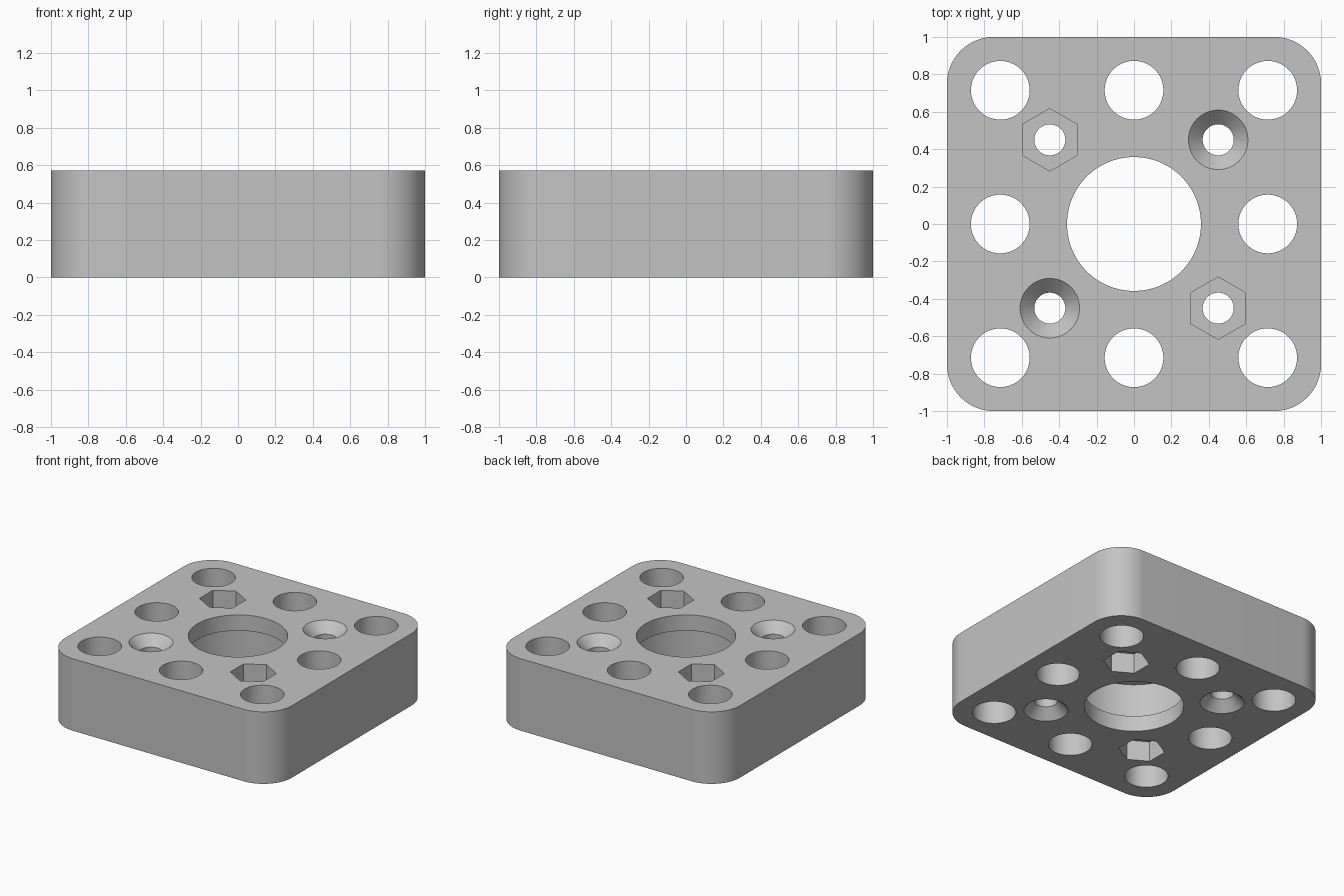
import bpy, bmesh
from math import sin, cos, pi

cube = bpy.data.objects.get("Cube")
if cube:
    bpy.data.objects.remove(cube, do_unlink=True)

HEIGHT = 0.572
EPS = 0.02

grey = bpy.data.materials.new("plain grey")
grey.use_nodes = True
grey.diffuse_color = (0.55, 0.55, 0.55, 1)
grey.node_tree.nodes["Principled BSDF"].inputs["Base Color"].default_value = grey.diffuse_color


def make_object(name, bm):
    bmesh.ops.recalc_face_normals(bm, faces=bm.faces[:])
    mesh = bpy.data.meshes.new(name)
    bm.to_mesh(mesh)
    bm.free()
    mesh.materials.append(grey)
    obj = bpy.data.objects.new(name, mesh)
    bpy.context.collection.objects.link(obj)
    return obj


def loft(name, rings):
    """Closed solid through equal rings of points."""
    bm = bmesh.new()
    loops = [[bm.verts.new(p) for p in ring] for ring in rings]
    n = len(loops[0])
    for a, b in zip(loops, loops[1:]):
        for i in range(n):
            j = (i + 1) % n
            bm.faces.new((a[i], a[j], b[j], b[i]))
    bm.faces.new(loops[0])
    bm.faces.new(loops[-1])
    return make_object(name, bm)


def lathe(name, x, y, profile, sides=64):
    """Turned solid from (radius, height) pairs, first corner towards +y."""
    angles = [pi / 2 + 2 * pi * i / sides for i in range(sides)]
    return loft(name, [[(x + r * cos(a), y + r * sin(a), z) for a in angles]
                       for r, z in profile])


# Block with rounded vertical corners
radius, steps = 0.25, 16
outline = []
for k, (sx, sy) in enumerate([(1, 1), (-1, 1), (-1, -1), (1, -1)]):
    for i in range(steps + 1):
        a = pi / 2 * (k + i / steps)
        outline.append((sx * (1 - radius) + radius * cos(a),
                        sy * (1 - radius) + radius * sin(a)))
block = loft("mounting_block", [[(x, y, z) for x, y in outline] for z in (0, HEIGHT)])

cutters = []

# Central bore, widened inside between two lips
bore, seat, lip = 0.358, 0.464, 0.125
cutters.append(lathe("bore_cutter", 0, 0, [
    (bore, -EPS), (bore, lip), (seat, lip),
    (seat, HEIGHT - lip), (bore, HEIGHT - lip), (bore, HEIGHT + EPS)], 96))

# Eight through holes around the rim
for ix in (-1, 0, 1):
    for iy in (-1, 0, 1):
        if ix or iy:
            cutters.append(lathe("hole_cutter", ix * 0.715, iy * 0.715,
                                 [(0.157, -EPS), (0.157, HEIGHT + EPS)]))

# Four screw holes: countersink at one end, hexagonal nut pocket at the other
shaft, sink, nut, nut_depth = 0.083, 0.159, 0.167, 0.16
for sx in (-1, 1):
    for sy in (-1, 1):
        x, y = sx * 0.45, sy * 0.45
        sink_on_top = sx == sy

        def level(depth):
            return HEIGHT - depth if sink_on_top else depth

        cutters.append(lathe("screw_cutter", x, y, [
            (sink + EPS, level(-EPS)), (shaft, level(sink - shaft)),
            (shaft, level(HEIGHT + EPS))]))
        cutters.append(lathe("nut_cutter", x, y, [
            (nut, level(HEIGHT - nut_depth)), (nut, level(HEIGHT + EPS))], 6))

# Cut everything out, then drop the cutters
bpy.ops.object.select_all(action="DESELECT")
bpy.context.view_layer.objects.active = block
block.select_set(True)
for cutter in cutters:
    cutter.hide_render = True
    mod = block.modifiers.new("cut", "BOOLEAN")
    mod.operation = "DIFFERENCE"
    mod.solver = "EXACT"
    mod.object = cutter
    bpy.ops.object.modifier_apply(modifier=mod.name)
    bpy.data.objects.remove(cutter, do_unlink=True)

bpy.ops.object.shade_smooth_by_angle(angle=pi / 6)
